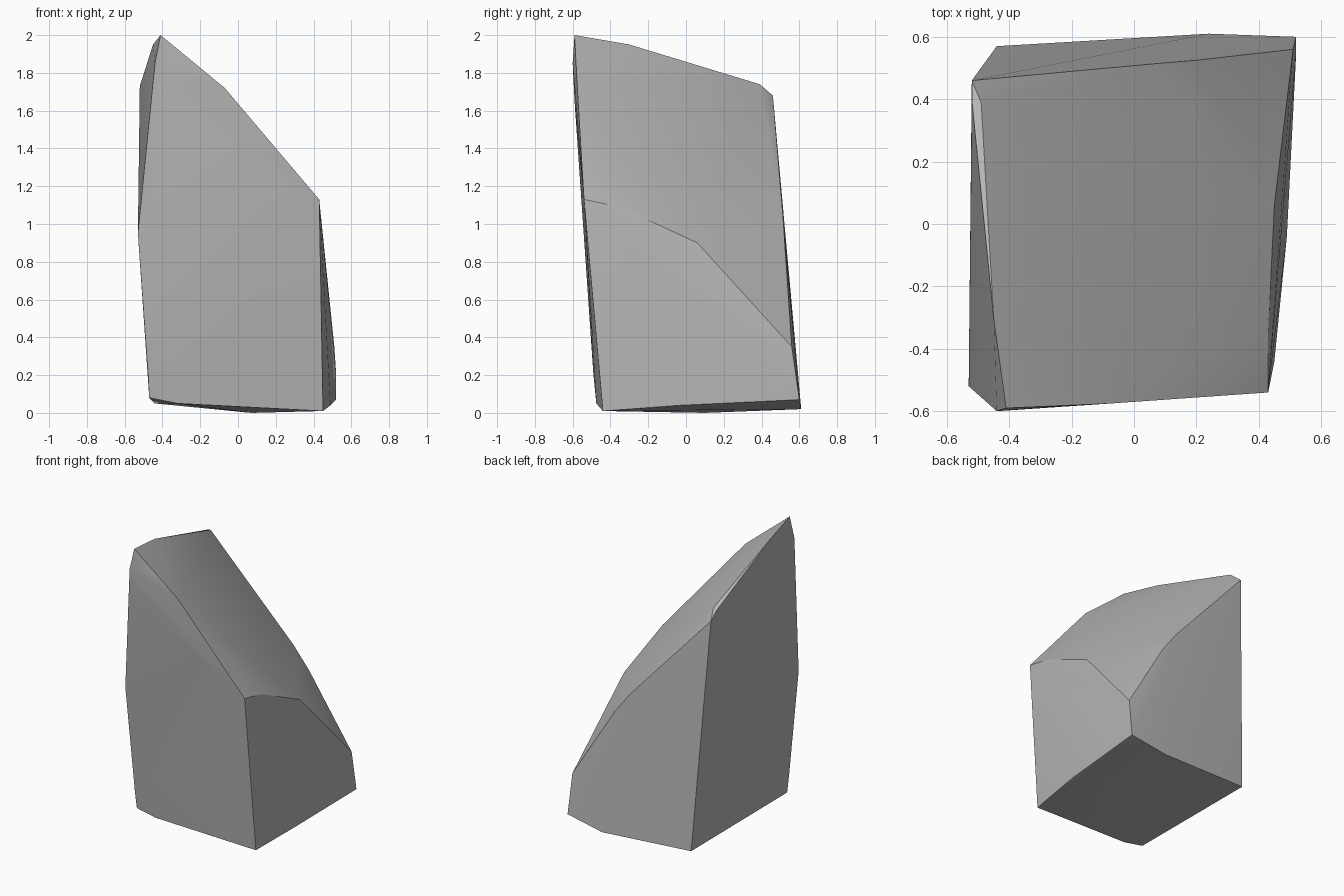
import bpy
import bmesh
import math

# Remove the default object only
default_cube = bpy.data.objects.get("Cube")
if default_cube:
    bpy.data.objects.remove(default_cube, do_unlink=True)


def make_material(name, colour):
    material = bpy.data.materials.new(name)
    material.use_nodes = True
    material.diffuse_color = colour
    shader = material.node_tree.nodes["Principled BSDF"]
    shader.inputs["Base Color"].default_value = colour
    shader.inputs["Roughness"].default_value = 0.9
    return material


def make_hull(name, corners, material):
    """Wrap a tight faceted skin around the given corners."""
    bm = bmesh.new()
    for corner in corners:
        bm.verts.new(corner)
    bmesh.ops.convex_hull(bm, input=list(bm.verts), use_existing_faces=False)
    loose = [v for v in bm.verts if not v.link_faces]
    bmesh.ops.delete(bm, geom=loose, context='VERTS')
    bmesh.ops.recalc_face_normals(bm, faces=list(bm.faces))
    mesh = bpy.data.meshes.new(name)
    bm.to_mesh(mesh)
    bm.free()
    mesh.materials.append(material)
    obj = bpy.data.objects.new(name, mesh)
    bpy.context.collection.objects.link(obj)
    return obj


# Tall peak at the front, with its slightly worn edges
peak = [(-.41, -.59, 2), (-.44, -.6, 1.85), (-.45, -.59, 1.65),
        (-.45, -.3, 1.95), (-.25, -.585, 1.86), (-.07, -.575, 1.72)]

# Shoulder at the back, and the ridge running down from it
back_ridge = [(-.52, .4, 1.73), (-.49, .39, 1.74), (-.52, .46, 1.68),
              (.08, .515, 1.02), (.2, .525, .86), (.51, .56, .35)]

# Upper rim of the short side wall
side_rim = [(.43, -.54, 1.13), (.43, -.35, 1.09), (.45, .06, .9)]

# Bulge down the tall side wall
side_bulge = [(-.53, -.52, .95), (-.475, -.49, .2)]

# Uneven base outline
base = [(-.47, -.475, .08), (-.32, -.475, .05), (.22, -.45, .03),
        (.45, -.44, .01), (.49, -.04, .04), (.52, .55, .2),
        (.52, .6, .07), (.24, .61, .02), (.07, .1, 0), (-.44, .57, .05)]

stone_grey = make_material("stone grey", (.46, .46, .46, 1))
rock = make_hull("rock", peak + back_ridge + side_rim + side_bulge + base,
                 stone_grey)

# Soft blending over shallow facets, crisp main edges
bpy.ops.object.select_all(action='DESELECT')
rock.select_set(True)
bpy.context.view_layer.objects.active = rock
bpy.ops.object.shade_smooth_by_angle(angle=math.radians(30))
